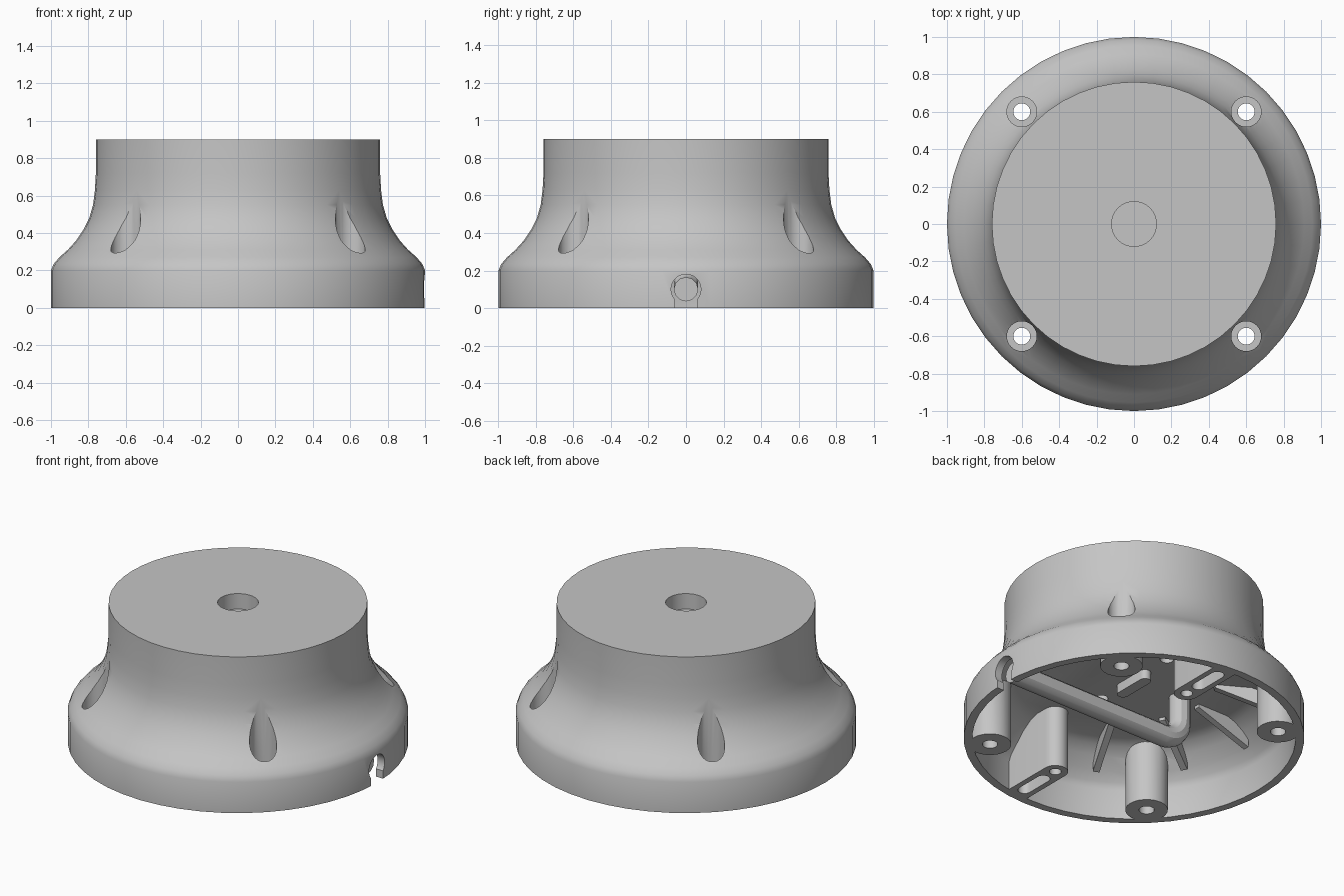
import bpy, bmesh, math
from mathutils import Matrix, Vector

cube = bpy.data.objects.get("Cube")
if cube:
    bpy.data.objects.remove(cube, do_unlink=True)

grey = bpy.data.materials.new("light_grey_plastic")
grey.use_nodes = True
colour = (0.56, 0.56, 0.56, 1)
grey.diffuse_color = colour
grey.node_tree.nodes["Principled BSDF"].inputs["Base Color"].default_value = colour


def add_object(name, bm):
    bmesh.ops.recalc_face_normals(bm, faces=bm.faces)
    mesh = bpy.data.meshes.new(name)
    bm.to_mesh(mesh)
    bm.free()
    mesh.materials.append(grey)
    obj = bpy.data.objects.new(name, mesh)
    bpy.context.collection.objects.link(obj)
    return obj


def turned(name, profile, sides=48):
    """Closed solid turned round the z axis from (radius, height) points."""
    bm = bmesh.new()
    rings = [[bm.verts.new((r * math.cos(math.tau * i / sides),
                            r * math.sin(math.tau * i / sides), z))
              for i in range(sides)] for r, z in profile]
    for low, high in zip(rings, rings[1:]):
        for i in range(sides):
            j = (i + 1) % sides
            bm.faces.new((low[i], low[j], high[j], high[i]))
    bm.faces.new(rings[0])
    bm.faces.new(rings[-1])
    return add_object(name, bm)


def prism(name, outline, low, high, matrix=Matrix()):
    bm = bmesh.new()
    face = bm.faces.new([bm.verts.new((x, y, low)) for x, y in outline])
    new = bmesh.ops.extrude_face_region(bm, geom=[face])["geom"]
    verts = [v for v in new if isinstance(v, bmesh.types.BMVert)]
    bmesh.ops.translate(bm, verts=verts, vec=(0, 0, high - low))
    bmesh.ops.transform(bm, matrix=matrix, verts=bm.verts)
    return add_object(name, bm)


def slot(x, y0, y1, r, steps=12):
    """Outline with round ends, running along y; a circle if y0 == y1."""
    ends = []
    for y, start in ((y1, 0), (y0, math.pi)):
        for i in range(steps + (y0 != y1)):
            a = start + math.pi * i / steps
            ends.append((x + r * math.cos(a), y + r * math.sin(a)))
    return ends


def cut(obj, cutter, operation='DIFFERENCE'):
    cutter.hide_render = True
    mod = obj.modifiers.new("cut", 'BOOLEAN')
    mod.operation = operation
    mod.solver = 'EXACT'
    mod.object = cutter
    bpy.context.view_layer.objects.active = obj
    bpy.ops.object.modifier_apply(modifier=mod.name)
    bpy.data.objects.remove(cutter, do_unlink=True)


corners = [(sx * 0.6, sy * 0.6) for sx in (-1, 1) for sy in (-1, 1)]

# Flared outer body
body = turned("pedestal_body", [
    (1, 0), (1, 0.2), (0.985, 0.235), (0.955, 0.27), (0.91, 0.31), (0.865, 0.36),
    (0.825, 0.42), (0.795, 0.48), (0.775, 0.55), (0.765, 0.63), (0.76, 0.72), (0.76, 0.9)])

# Underside cavity, leaving screw posts, slotted pillars and ribs standing
cavity = turned("cavity", [(0.95, -0.1), (0.95, 0.19), (0.93, 0.23), (0.88, 0.28),
                           (0.82, 0.34), (0.76, 0.38), (0.7, 0.4)])
for x, y in corners:
    cut(cavity, prism("screw_post", slot(x, y, y, 0.125), -0.2, 0.6))
for side in (-1, 1):
    ends = sorted((side * 0.6, side * 1.1))
    cut(cavity, prism("slotted_pillar", slot(0.1, *ends, 0.075), -0.2, 0.6))
cut(cavity, prism("centre_rib", slot(0, -0.1, 0.1, 0.035), 0.34, 0.6))
for angle in (115, 150, 180, 210, 245):
    turn = Matrix.Rotation(math.radians(angle), 4, 'Z') @ Matrix.Rotation(math.pi / 2, 4, 'X')
    cut(cavity, prism("gusset", [(0.48, 0.5), (0.48, 0.38), (0.86, 0.25), (0.86, 0.5)],
                      -0.02, 0.02, turn))
cut(body, cavity)

# Screw holes with recesses for the heads
for x, y in corners:
    cut(body, prism("screw_hole", slot(x, y, y, 0.045), -0.1, 0.5))
    cut(body, prism("head_recess", slot(x, y, y, 0.08), 0.2, 1))

# Pillar holes, pillar slots and small ceiling holes
for side in (-1, 1):
    ends = sorted((side * 0.71, side * 0.88))
    cut(body, prism("pillar_hole", slot(0.1, side * 0.6, side * 0.6, 0.035), -0.1, 0.2))
    cut(body, prism("pillar_slot", slot(0.1, *ends, 0.04), -0.1, 0.2))
    cut(body, prism("ceiling_hole", slot(0, side * 0.3, side * 0.3, 0.04), 0.3, 0.5))

# Shallow socket in the top
cut(body, prism("top_socket", slot(0, 0, 0, 0.12, 16), 0.8, 1))

# Keyhole cable notch in the left wall
sideways = Matrix(((0, 0, 1, 0), (1, 0, 0, 0), (0, 1, 0, 0), (0, 0, 0, 1)))
cut(body, prism("notch_round", slot(0, 0.1, 0.1, 0.08), 0.9, 1.1, sideways))
cut(body, prism("notch_gap", [(-0.062, -0.1), (0.062, -0.1), (0.062, 0.1), (-0.062, 0.1)],
                0.9, 1.1, sideways))

# Bent cable running in from the notch and up into the ceiling
bend = 0.13
path = [Vector((0.93, 0, 0.1))]
for i in range(9):
    a = math.pi / 2 * i / 8
    path.append(Vector((-0.22 - bend * math.sin(a), 0, 0.1 + bend * (1 - math.cos(a)))))
path.append(Vector((-0.22 - bend, 0, 0.45)))
curve = bpy.data.curves.new("cable", 'CURVE')
curve.dimensions = '3D'
curve.bevel_depth = 0.065
curve.bevel_resolution = 4
curve.use_fill_caps = True
spline = curve.splines.new('POLY')
spline.points.add(len(path) - 1)
for point, co in zip(spline.points, path):
    point.co = (*co, 1)
curve.materials.append(grey)
cable = bpy.data.objects.new("cable", curve)
bpy.context.collection.objects.link(cable)
bpy.ops.object.select_all(action='DESELECT')
cable.select_set(True)
bpy.context.view_layer.objects.active = cable
bpy.ops.object.convert(target='MESH')

# Smooth curved walls, keep edges crisp
body.select_set(True)
bpy.context.view_layer.objects.active = body
bpy.ops.object.shade_smooth_by_angle(angle=math.radians(30))
